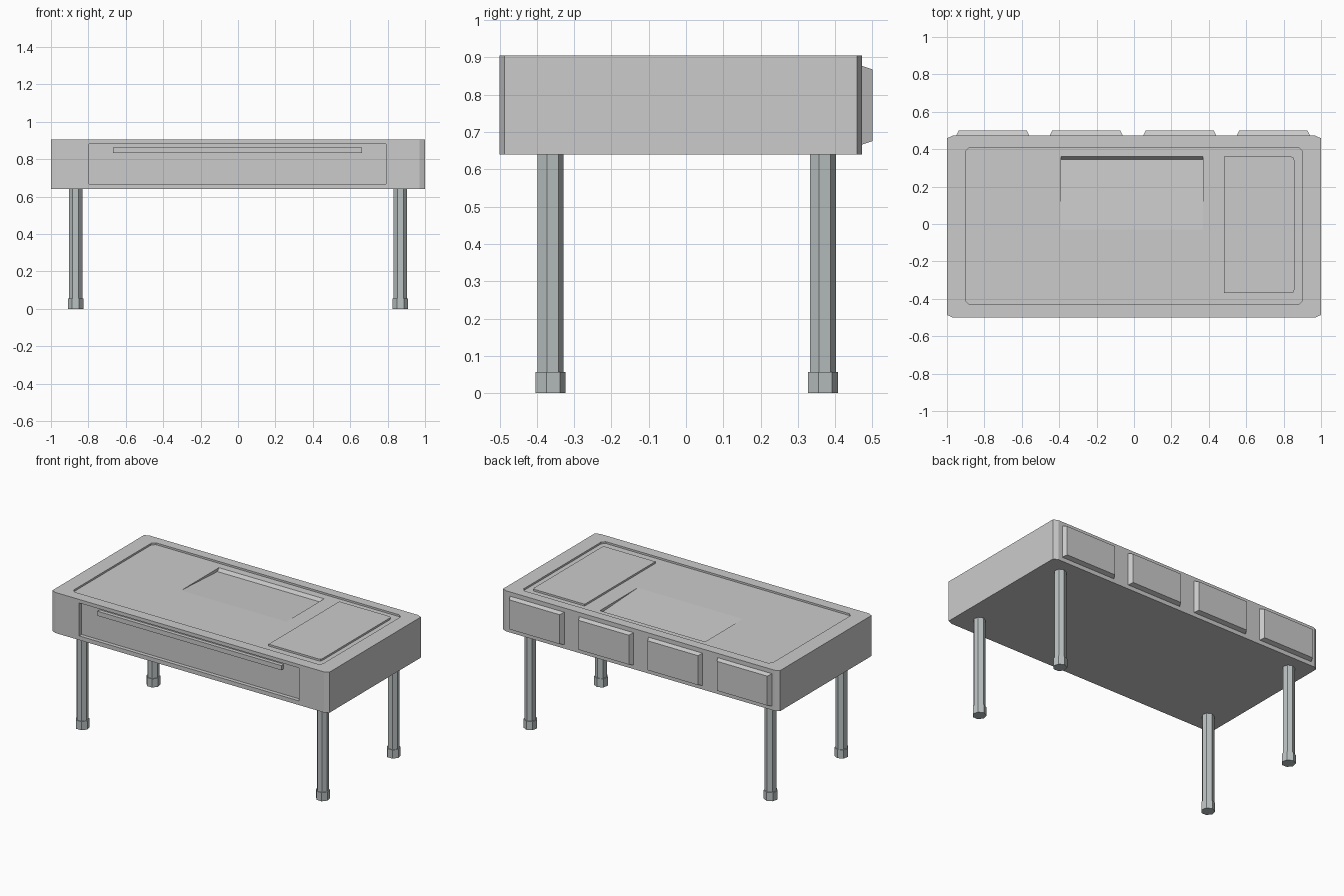
import bpy, bmesh, math

if "Cube" in bpy.data.objects:
    bpy.data.objects.remove(bpy.data.objects["Cube"])

TOP, FLOOR = 0.905, 0.893


def prism(name, points, axis, lo, hi):
    """Extrude a 2D outline: axis 'z' takes (x, y) points, axis 'x' takes (y, z)."""
    def place(p, h):
        return (p[0], p[1], h) if axis == 'z' else (h, p[0], p[1])
    bm = bmesh.new()
    base = bm.faces.new([bm.verts.new(place(p, lo)) for p in points])
    ext = bmesh.ops.extrude_face_region(bm, geom=[base])
    moved = [v for v in ext['geom'] if isinstance(v, bmesh.types.BMVert)]
    shift = (0, 0, hi - lo) if axis == 'z' else (hi - lo, 0, 0)
    bmesh.ops.translate(bm, verts=moved, vec=shift)
    return finish(name, bm)


def finish(name, bm):
    bmesh.ops.recalc_face_normals(bm, faces=bm.faces[:])
    mesh = bpy.data.meshes.new(name)
    bm.to_mesh(mesh)
    bm.free()
    obj = bpy.data.objects.new(name, mesh)
    bpy.context.collection.objects.link(obj)
    return obj


def chamfered(x0, x1, y0, y1, cx, cy):
    """Rectangle outline with cut corners."""
    return [(x0 + cx, y0), (x1 - cx, y0), (x1, y0 + cy), (x1, y1 - cy),
            (x1 - cx, y1), (x0 + cx, y1), (x0, y1 - cy), (x0, y0 + cy)]


def rect(a0, a1, b0, b1):
    return [(a0, b0), (a1, b0), (a1, b1), (a0, b1)]


def cut(target, cutter):
    mod = target.modifiers.new(cutter.name, 'BOOLEAN')
    mod.operation = 'DIFFERENCE'
    mod.solver = 'EXACT'
    mod.object = cutter
    cutter.hide_render = True
    cutter.hide_viewport = True


# Desk body with a shallow top recess, a sloped writing well and a drawer recess
body = prism("desk_body", chamfered(-1, 1, -0.5, 0.472, 0.03, 0.014), 'z', 0.64, TOP)
cut(body, prism("top_recess_cutter", chamfered(-0.90, 0.90, -0.43, 0.41, 0.02, 0.02),
                'z', FLOOR, 1.0))
well = [(-0.03, FLOOR), (0.345, FLOOR - 0.02), (0.36, FLOOR),
        (0.36, FLOOR + 0.01), (-0.03, FLOOR + 0.01)]
cut(body, prism("writing_well_cutter", well, 'x', -0.39, 0.37))
cut(body, prism("drawer_recess_cutter", rect(-0.6, -0.475, 0.667, 0.882), 'x', -0.797, 0.79))

# Raised pad on the right of the desktop, rounded on its outer side
pad = [(0.48, -0.37), (0.84, -0.37), (0.853, -0.366), (0.857, -0.352),
       (0.857, 0.342), (0.853, 0.356), (0.84, 0.36), (0.48, 0.36)]
prism("desktop_pad", pad, 'z', FLOOR - 0.001, TOP)

# Drawer handle bar
prism("drawer_handle", rect(-0.499, -0.474, 0.833, 0.863), 'x', -0.667, 0.663)

# Four tapered panels on the back
for i, cx in enumerate((-0.755, -0.255, 0.245, 0.745)):
    bm = bmesh.new()
    rings = []
    for y, hw, hh in ((0.470, 0.197, 0.106), (0.50, 0.182, 0.096)):
        rings.append([bm.verts.new((cx + sx * hw, y, 0.772 + sz * hh))
                      for sx, sz in ((-1, -1), (1, -1), (1, 1), (-1, 1))])
    for ring in rings:
        bm.faces.new(ring)
    for k in range(4):
        n = (k + 1) % 4
        bm.faces.new((rings[0][k], rings[0][n], rings[1][n], rings[1][k]))
    finish(f"back_panel_{i + 1}", bm)

# Seven-sided legs with wider feet
metal = bpy.data.materials.new("leg_metal")
metal.diffuse_color = (0.5, 0.54, 0.54, 1)
metal.use_nodes = True
metal.node_tree.nodes["Principled BSDF"].inputs["Base Color"].default_value = metal.diffuse_color


def heptagon(cx, cy, r):
    return [(cx + r * math.sin(math.tau * k / 7), cy + r * math.cos(math.tau * k / 7))
            for k in range(7)]


for side, x in (("left", -0.868), ("right", 0.868)):
    for end, y in (("front", -0.365), ("back", 0.365)):
        leg = prism(f"{end}_{side}_leg", heptagon(x, y, 0.0367), 'z', 0.05, 0.645)
        foot = prism(f"{end}_{side}_foot", heptagon(x, y, 0.0425), 'z', 0.0, 0.056)
        for part in (leg, foot):
            part.data.materials.append(metal)
